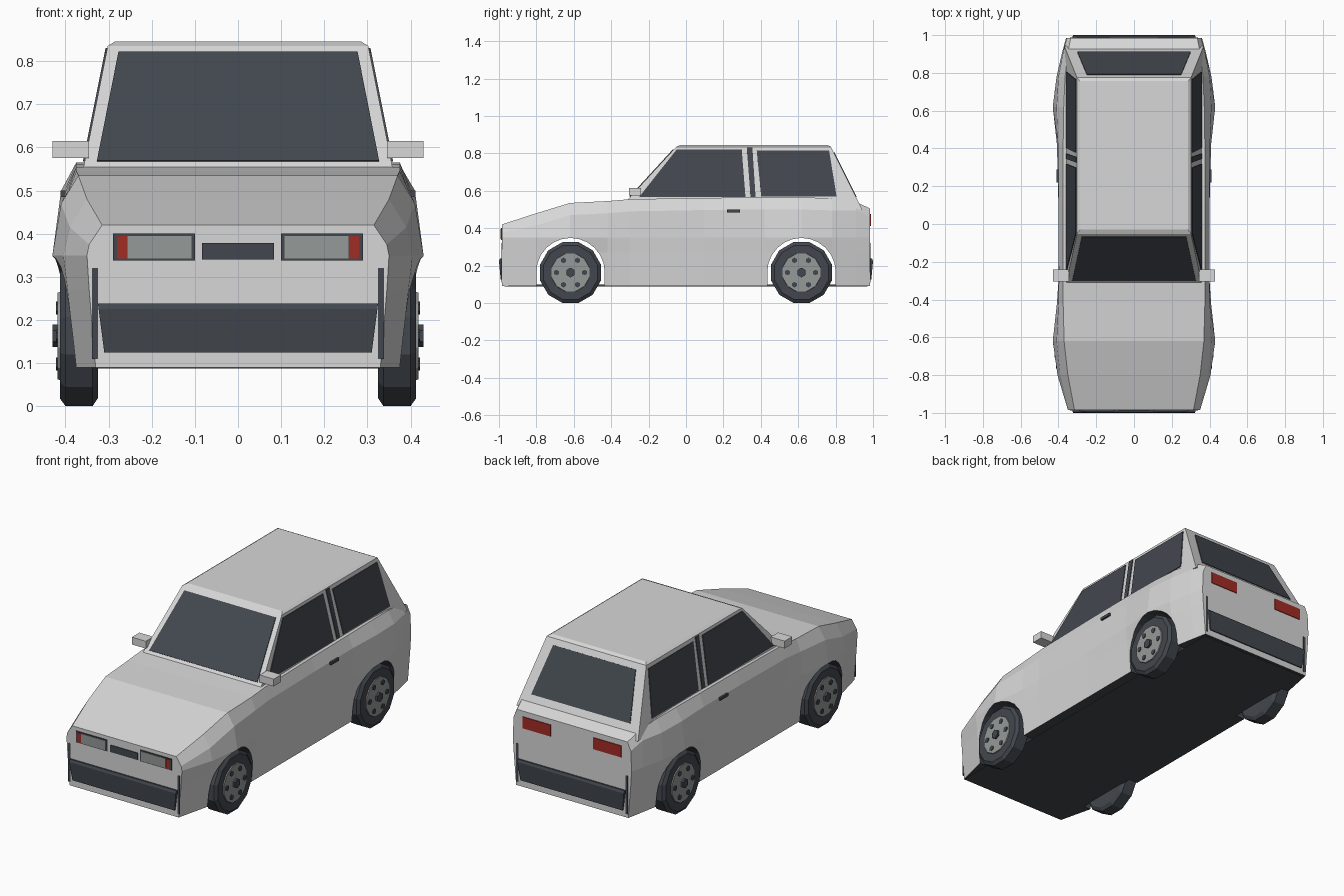
import bpy, bmesh, math
from mathutils import Vector

cube = bpy.data.objects.get("Cube")
if cube:
    bpy.data.objects.remove(cube, do_unlink=True)


def material(name, col):
    m = bpy.data.materials.new(name)
    m.use_nodes = True
    m.diffuse_color = (*col, 1)
    m.node_tree.nodes["Principled BSDF"].inputs["Base Color"].default_value = (*col, 1)
    return m


PAINT = material("light_grey_paint", (0.68, 0.68, 0.68))
DARK = material("dark_slate", (0.055, 0.064, 0.077))
METAL = material("mid_grey", (0.30, 0.32, 0.31))
RED = material("lamp_red", (0.36, 0.025, 0.018))


def finish(name, bm, *mats):
    bmesh.ops.recalc_face_normals(bm, faces=bm.faces)
    me = bpy.data.meshes.new(name)
    bm.to_mesh(me)
    bm.free()
    for m in mats:
        me.materials.append(m)
    ob = bpy.data.objects.new(name, me)
    bpy.context.collection.objects.link(ob)
    return ob


def loft(name, rings, *mats):
    """Skin closed rings of equal length and cap both ends."""
    bm = bmesh.new()
    loops = [[bm.verts.new(p) for p in r] for r in rings]
    n = len(loops[0])
    for a, b in zip(loops, loops[1:]):
        for i in range(n):
            j = (i + 1) % n
            bm.faces.new((a[i], a[j], b[j], b[i]))
    bm.faces.new(loops[0])
    bm.faces.new(loops[-1])
    return finish(name, bm, *mats)


def box(name, x, y, z, mat):
    rect = lambda h: [(x[0], y[0], h), (x[1], y[0], h), (x[1], y[1], h), (x[0], y[1], h)]
    return loft(name, [rect(z[0]), rect(z[1])], mat)


def plate(name, pts, out, mat, lift=0.004):
    """Thin panel lying on a surface, raised towards out."""
    p = [Vector(q) for q in pts]
    n = (p[1] - p[0]).cross(p[2] - p[0]).normalized()
    if n.dot(Vector(out)) < 0:
        n = -n
    return loft(name, [[q - n * 0.002 for q in p], [q + n * lift for q in p]], mat)


def end_plate(name, x0, x1, z0, z1, side, mat, lift=0.004):
    y = side * 0.985
    return plate(name, [(x0, y, z0), (x1, y, z0), (x1, y, z1), (x0, y, z1)],
                 (0, side, 0), mat, lift)


# Body: y, top z, then half widths at top, shoulder, arch lip, crease, sill
stations = [
    (-0.985, 0.42, 0.315, 0.345, 0.35, 0.345, 0.33),
    (-0.80, 0.48, 0.35, 0.39, 0.405, 0.395, 0.375),
    (-0.62, 0.535, 0.37, 0.41, 0.43, 0.41, 0.39),
    (-0.42, 0.545, 0.375, 0.40, 0.408, 0.40, 0.385),
    (-0.30, 0.555, 0.375, 0.398, 0.40, 0.395, 0.385),
    (0.10, 0.562, 0.375, 0.40, 0.40, 0.395, 0.385),
    (0.42, 0.565, 0.375, 0.402, 0.408, 0.40, 0.385),
    (0.62, 0.565, 0.372, 0.41, 0.43, 0.41, 0.39),
    (0.78, 0.56, 0.365, 0.40, 0.41, 0.40, 0.38),
    (0.91, 0.54, 0.35, 0.375, 0.38, 0.375, 0.355),
    (0.985, 0.505, 0.335, 0.355, 0.36, 0.355, 0.34),
]
rings = []
for y, top, wt, ws, wl, wc, wb in stations:
    half = [(wb, 0.09), (wc, 0.27), (wl, 0.35), (ws, top - 0.045 - 0.02 * (abs(y) < 0.9)), (wt, top)]
    rings.append([(w, y, z) for w, z in half] + [(-w, y, z) for w, z in reversed(half)])
body = loft("body", rings, PAINT, DARK)

# Wheel arches, cut straight through
AXLES = (-0.6175, 0.6175)
for yc in AXLES:
    prof = [(yc - 0.183, 0.0)]
    for i in range(13):
        a = math.pi * (1 - i / 12)
        prof.append((yc + 0.183 * math.cos(a), 0.165 + 0.183 * math.sin(a)))
    prof.append((yc + 0.183, 0.0))
    cutter = loft("arch_cutter", [[(x, y, z) for y, z in prof] for x in (-0.6, 0.6)], DARK)
    cutter.hide_render = True
    mod = body.modifiers.new("arch", "BOOLEAN")
    mod.operation, mod.solver, mod.object = "DIFFERENCE", "EXACT", cutter
    mod.material_mode = "TRANSFER"
    deps = bpy.context.evaluated_depsgraph_get()
    baked = bpy.data.meshes.new_from_object(body.evaluated_get(deps))
    body.modifiers.clear()
    body.data = baked
    bpy.data.objects.remove(cutter, do_unlink=True)
dark_slot = list(body.data.materials).index(DARK)
for f in body.data.polygons:
    if f.normal.z < -0.9 and f.center.z < 0.1:
        f.material_index = dark_slot
box("floor_pan", (-0.33, 0.33), (-0.97, 0.97), (0.088, 0.10), DARK)

# Cabin: planar sides leaning in, with a small chamfer around the roof
def side_x(z): return 0.358 - (z - 0.555) * 0.2
def front_y(z): return -0.31 + (z - 0.555) * 0.92
def rear_y(z): return 0.915 - (z - 0.555) * 0.5


def cabin_ring(z, inset=0.0):
    x, f, r = side_x(z) - inset, front_y(z) + inset, rear_y(z) - inset
    return [(-x, f, z), (x, f, z), (x, r, z), (-x, r, z)]


loft("cabin", [cabin_ring(0.50), cabin_ring(0.835), cabin_ring(0.845, 0.014)], PAINT)

# Front and rear glass
for name, fy, side, wt, wb, zt, zb in (("windscreen", front_y, -1, 0.277, 0.327, 0.82, 0.567),
                                       ("rear_glass", rear_y, 1, 0.25, 0.30, 0.805, 0.567)):
    plate(name, [(-wb, fy(zb), zb), (wb, fy(zb), zb), (wt, fy(zt), zt), (-wt, fy(zt), zt)],
          (0, side, 0.3), DARK)

# Side glass, pillar strip, mirror and handle on both sides
side_panes = {
    "front_side_glass": [(-0.25, 0.567), (0.318, 0.567), (0.298, 0.82), (-0.05, 0.82)],
    "door_pillar_strip": [(0.345, 0.567), (0.372, 0.567), (0.355, 0.83), (0.325, 0.83)],
    "rear_side_glass": [(0.402, 0.57), (0.805, 0.57), (0.765, 0.815), (0.378, 0.815)],
}
for s, tag in ((1, "left"), (-1, "right")):
    for name, pts in side_panes.items():
        plate(f"{tag}_{name}", [(s * side_x(z), y, z) for y, z in pts], (s, 0, 0), DARK)
    box(f"{tag}_mirror", (s * 0.345, s * 0.43), (-0.305, -0.24), (0.575, 0.615), PAINT)
    box(f"{tag}_door_handle", (s * 0.38, s * 0.411), (0.22, 0.288), (0.485, 0.5), DARK)

    # Lamps and the dark seams at the body corners
    end_plate(f"{tag}_headlamp_frame", s * 0.10, s * 0.29, 0.338, 0.40, -1, DARK)
    end_plate(f"{tag}_headlamp_lens", s * 0.108, s * 0.256, 0.343, 0.395, -1, METAL, 0.007)
    end_plate(f"{tag}_indicator", s * 0.257, s * 0.281, 0.343, 0.395, -1, RED, 0.007)
    end_plate(f"{tag}_tail_lamp", s * 0.13, s * 0.30, 0.412, 0.475, 1, RED)
    for end in (-1, 1):
        end_plate(f"{tag}_corner_seam", s * 0.325, s * 0.338, 0.11, 0.32, end, DARK, 0.002)
end_plate("grille", -0.083, 0.083, 0.34, 0.378, -1, DARK)

# Bumpers: wedge bars, deeper at the top
for end, name in ((-1, "front_bumper"), (1, "rear_bumper")):
    wedge = [(0.98, 0.125), (0.991, 0.125), (1.0, 0.225), (0.994, 0.238), (0.98, 0.238)]
    loft(name, [[(s * (0.31 + 0.13 * (z - 0.125)), end * y, z) for y, z in wedge]
                for s in (-1, 1)], DARK)


# Wheels
def disc(name, s, x0, x1, r, n, y, z, mat, r2=None):
    ring = lambda x, rad: [(s * x, y + rad * math.cos(math.tau * (i + 0.5) / n),
                            z + rad * math.sin(math.tau * (i + 0.5) / n)) for i in range(n)]
    return loft(name, [ring(x0, r), ring(x1, r2 or r)], mat)


for s, tag in ((1, "left"), (-1, "right")):
    for yc, end in zip(AXLES, ("front", "rear")):
        w, zc = f"{end}_{tag}", 0.163
        tread = [(0.325, 0.15), (0.337, 0.168), (0.40, 0.168), (0.413, 0.15)]
        loft(f"{w}_tyre", [[(s * x, yc + r * math.cos(math.tau * (i + 0.5) / 12),
                             zc + r * math.sin(math.tau * (i + 0.5) / 12))
                            for i in range(12)] for x, r in tread], DARK)
        disc(f"{w}_rim", s, 0.40, 0.418, 0.11, 12, yc, zc, METAL, 0.104)
        disc(f"{w}_hub", s, 0.41, 0.43, 0.026, 6, yc, zc, DARK)
        for k in range(6):
            a = math.tau * k / 6
            disc(f"{w}_lug", s, 0.41, 0.422, 0.015, 6,
                 yc + 0.075 * math.cos(a), zc + 0.075 * math.sin(a), DARK)
